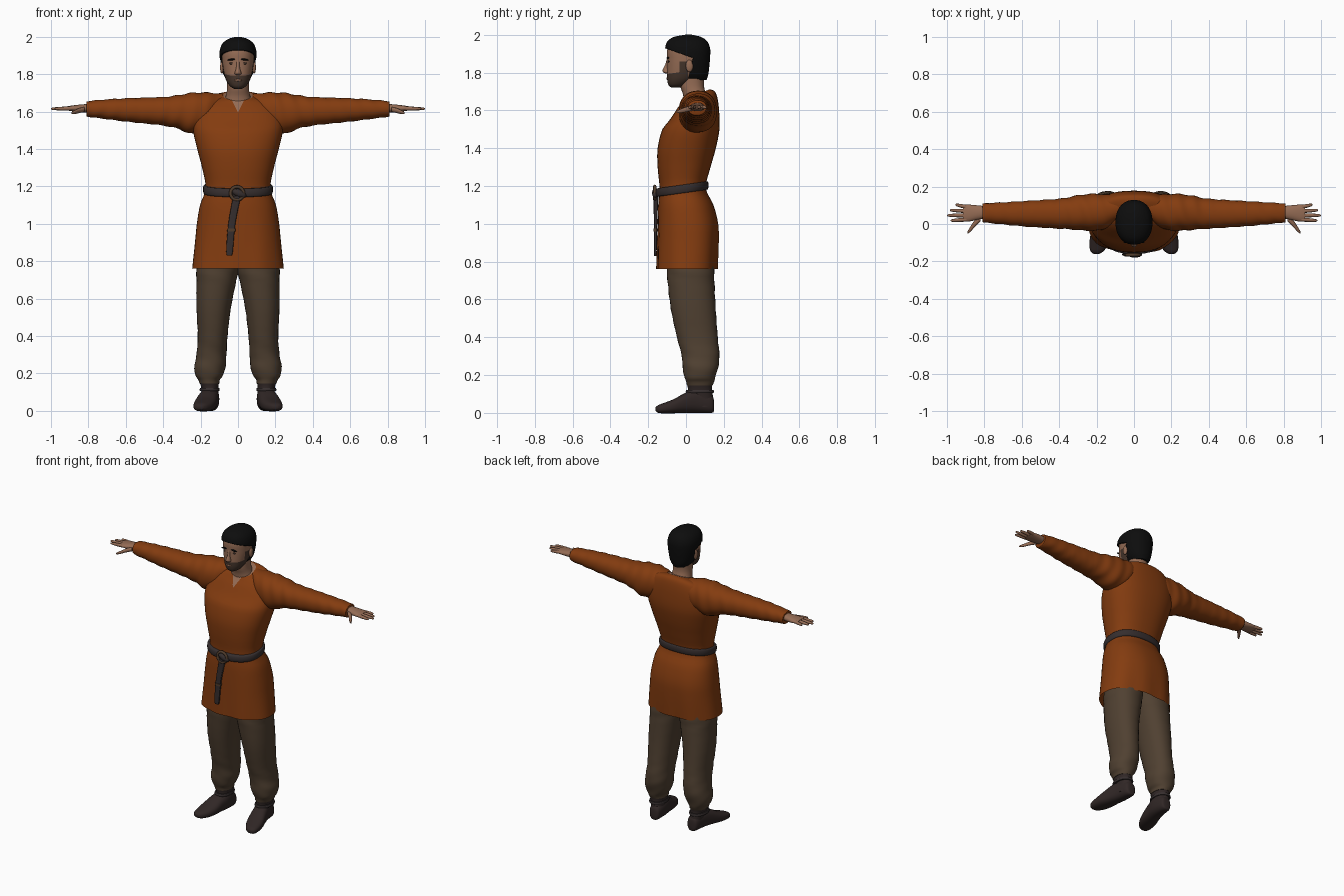
import bpy, bmesh, math
from mathutils import Vector

cube = bpy.data.objects.get("Cube")
if cube:
    bpy.data.objects.remove(cube, do_unlink=True)


def material(name, *rgb):
    m = bpy.data.materials.new(name)
    m.use_nodes = True
    m.diffuse_color = (*rgb, 1)
    m.node_tree.nodes["Principled BSDF"].inputs["Base Color"].default_value = (*rgb, 1)
    return m


RUST = material("rust cloth", .23, .045, .005)
WOOL = material("brown wool", .08, .052, .031)
LEATHER = material("dark leather", .03, .02, .019)
BELT = material("belt leather", .036, .027, .027)
SKIN = material("skin", .3, .15, .09)
STUBBLE = material("beard", .06, .036, .025)
HAIR = material("black hair", .004, .004, .004)
BRONZE = material("dull bronze", .08, .045, .025)
parts = []


def finish(name, bm, *mats):
    bmesh.ops.recalc_face_normals(bm, faces=bm.faces)
    mesh = bpy.data.meshes.new(name)
    bm.to_mesh(mesh)
    bm.free()
    for m in mats:
        mesh.materials.append(m)
    obj = bpy.data.objects.new(name, mesh)
    bpy.context.collection.objects.link(obj)
    parts.append(obj)
    return obj


def spline(rows, steps):
    """Smoothly interpolate the section table."""
    out = []
    for i in range(len(rows) - 1):
        a, b, c, d = (rows[max(0, min(len(rows) - 1, i + k))] for k in (-1, 0, 1, 2))
        for s in range(steps):
            t = s / steps
            out.append([q + t / 2 * (r - p + t * (2*p - 5*q + 4*r - w + t * (3*(q - r) + w - p)))
                        for p, q, r, w in zip(a, b, c, d)])
    return out + [list(rows[-1])]


def loft(rows, axis="z", side=1, steps=4, sides=32, power=2.2, fold=0, caps=True):
    """Skin oval sections; a row is (position, low, high, low, high)."""
    bm = bmesh.new()
    rings = []
    for p, a0, a1, b0, b1 in spline(rows, steps):
        ring = []
        for k in range(sides):
            t = math.tau * k / sides
            c, s = math.cos(t), math.sin(t)
            swell = 1 + fold * math.sin(75 * p + 3 * math.sin(t + side))
            u = (a0 + a1) / 2 + (a1 - a0) / 2 * swell * math.copysign(abs(c) ** (2 / power), c)
            v = (b0 + b1) / 2 + (b1 - b0) / 2 * swell * math.copysign(abs(s) ** (2 / power), s)
            x, y, z = {"z": (u, v, p), "x": (p, u, v), "y": (u, p, v)}[axis]
            ring.append(bm.verts.new((x * side, y, z)))
        rings.append(ring)
    for r, q in zip(rings, rings[1:]):
        for k in range(sides):
            n = (k + 1) % sides
            bm.faces.new((r[k], r[n], q[n], q[k]))
    if caps:
        bm.faces.new(rings[0])
        bm.faces.new(rings[-1])
    return bm


def even(rows):
    return [(z, -w, w, y0, y1) for z, w, y0, y1 in rows]


def cut(bm, co, normal, faces=None):
    faces = faces or list(bm.faces)
    geom = faces + list({e for f in faces for e in f.edges}) + list({v for f in faces for v in f.verts})
    bmesh.ops.bisect_plane(bm, geom=geom, plane_co=co, plane_no=normal)


def blob(name, at, size, mat, turn=0):
    bm = bmesh.new()
    bmesh.ops.create_uvsphere(bm, u_segments=16, v_segments=10, radius=1)
    for v in bm.verts:
        v.co = Vector(v.co[i] * size[i] for i in range(3))
    obj = finish(name, bm, mat)
    obj.location = at
    obj.rotation_euler.y = turn


# Tunic body, with a tilted collar and a V slit at the throat
tunic = loft(even([
    (.76, .245, -.155, .165), (.9, .23, -.152, .172), (1, .22, -.15, .17),
    (1.1, .203, -.147, .145), (1.19, .173, -.14, .105), (1.3, .192, -.15, .13),
    (1.4, .218, -.15, .158), (1.5, .24, -.125, .177), (1.58, .235, -.08, .175),
    (1.64, .2, -.045, .165), (1.67, .15, -.02, .15), (1.685, .078, -.01, .125)]),
    sides=48, power=2.35)
for f in [f for f in tunic.faces if len(f.verts) > 4]:
    if f.calc_center_median().z < 1:
        tunic.faces.remove(f)
    else:
        f.material_index = 1
for v in tunic.verts:
    if v.co.z > 1.5:
        v.co.z += 2 * (v.co.z - 1.5) * (v.co.y - .055)
    skirt = max(0, 1.1 - v.co.z)
    v.co.y += .012 * skirt * math.sin(38 * v.co.x)
for s in (-1, 1):
    front = [f for f in tunic.faces if f.calc_center_median().y < .03 and f.calc_center_median().z > 1.5]
    cut(tunic, (0, 0, 1.595), (s, 0, -.5), front)
for f in tunic.faces:
    c = f.calc_center_median()
    if c.y < .03 and abs(c.x) < .5 * (c.z - 1.595):
        f.material_index = 1
finish("tunic", tunic, RUST, SKIN)

# Belt, knot and hanging strap
belt = loft(even([(1.162, .181, -.154, .113), (1.17, .186, -.16, .118),
                  (1.198, .186, -.16, .118), (1.206, .181, -.154, .113)]), sides=48, power=2.35, steps=2)
for v in belt.verts:
    v.co.z += .14 * (v.co.y + .02)
finish("belt", belt, BELT)
finish("belt_strap", loft([(.83, -.052, -.038, -.168, -.158), (.85, -.063, -.028, -.17, -.155),
                           (1, -.052, -.014, -.17, -.152), (1.15, -.026, .016, -.172, -.146)],
                          power=4), BELT)
finish("strap_band", loft([(.96, -.058, -.014, -.173, -.152), (.975, -.057, -.013, -.173, -.152)],
                          power=4, steps=1), BRONZE)
bpy.ops.mesh.primitive_torus_add(major_radius=.035, minor_radius=.009, major_segments=24,
                                 minor_segments=8, location=(-.005, -.165, 1.163), rotation=(math.pi / 2, 0, 0))
buckle = bpy.context.object
buckle.name = "buckle_ring"
buckle.data.materials.append(BRONZE)
parts.append(buckle)
blob("belt_knot", (.005, -.162, 1.163), (.042, .018, .02), BELT, .4)

# Sleeves, hands, trousers and boots on both sides
for s, word in ((1, "left"), (-1, "right")):
    finish(word + "_sleeve", loft([
        (.08, .02, .15, 1.55, 1.695), (.17, -.03, .16, 1.5, 1.702), (.25, -.036, .16, 1.482, 1.7),
        (.32, -.03, .15, 1.508, 1.688), (.4, -.025, .135, 1.525, 1.678), (.6, -.012, .122, 1.547, 1.671),
        (.72, 0, .115, 1.562, 1.664), (.8, .008, .11, 1.572, 1.656), (.81, .014, .104, 1.578, 1.65)],
        "x", s, steps=7, fold=.025), RUST)
    finish(word + "_palm", loft([
        (.79, .03, .095, 1.596, 1.641), (.84, .022, .1, 1.596, 1.638),
        (.89, .012, .104, 1.602, 1.632), (.915, .018, .1, 1.607, 1.628)], "x", s, sides=20), SKIN)
    for finger, y0, y1, tip in (("index", .024, .018, .98), ("middle", .046, .046, 1),
                                ("ring", .069, .074, .985), ("little", .091, .103, .955)):
        rows = []
        for t, r in ((0, .011), (.5, .01), (.9, .007), (1, .002)):
            y, z = y0 + t * (y1 - y0), 1.617 - .002 * t
            rows.append((.895 + t * (tip - .895), y - r, y + r, z - r, z + r))
        finish(f"{word}_{finger}_finger", loft(rows, "x", s, sides=10, power=2), SKIN)
    finish(word + "_thumb", loft([
        (.82, .015, .05, 1.598, 1.625), (.85, -.014, .022, 1.592, 1.618),
        (.875, -.042, -.014, 1.586, 1.606), (.89, -.052, -.04, 1.587, 1.598)],
        "x", s, sides=12, power=2), SKIN)

    finish(word + "_trouser_leg", loft([
        (.145, .1, .205, .005, .14), (.165, .098, .212, 0, .148), (.19, .08, .228, -.008, .155),
        (.24, .066, .233, -.018, .17), (.3, .062, .222, -.022, .177), (.4, .056, .215, -.048, .168),
        (.55, .038, .222, -.08, .157), (.7, .008, .222, -.098, .15), (.78, -.008, .22, -.102, .147),
        (.95, -.01, .19, -.1, .13)], "z", s, fold=.012), WOOL)
    finish(word + "_boot_shaft", loft([
        (.03, .105, .19, .02, .143), (.08, .105, .19, .01, .143), (.13, .105, .198, .01, .137),
        (.165, .1, .207, .003, .143), (.175, .11, .2, .015, .135)], "z", s), LEATHER)
    foot = loft([
        (.148, .125, .16, .01, .06), (.135, .108, .18, 0, .095), (.06, .1, .198, 0, .125),
        (0, .108, .215, 0, .108), (-.06, .118, .233, -.002, .075), (-.11, .137, .238, -.003, .055),
        (-.145, .163, .233, 0, .042), (-.16, .185, .215, .01, .03)], "y", s, power=2.5)
    finish(word + "_boot", foot, LEATHER)
    finish(word + "_boot_strap", loft([
        (.105, .1, .203, .002, .145), (.112, .098, .206, -.002, .148),
        (.122, .1, .203, .002, .145)], "z", s, steps=2), BELT)

    # Facial features
    blob(word + "_ear", (s * .086, .018, 1.835), (.01, .02, .032), SKIN)
    blob(word + "_eye", (s * .034, -.091, 1.858), (.013, .005, .006), STUBBLE)
    blob(word + "_eyebrow", (s * .036, -.096, 1.878), (.022, .007, .005), HAIR, s * .1)

# Neck and head, with the beard cut along the jaw
finish("neck", loft(even([(1.62, .085, -.01, .12), (1.68, .066, -.015, .108),
                          (1.73, .058, -.03, .095), (1.8, .06, -.03, .1)])), SKIN)
head = loft(even([
    (1.722, .022, -.08, -.02), (1.735, .042, -.093, .005), (1.76, .06, -.099, .04),
    (1.79, .071, -.1, .07), (1.83, .08, -.1, .095), (1.87, .085, -.1, .11),
    (1.92, .085, -.1, .113), (1.96, .068, -.08, .095), (1.982, .03, -.03, .05)]), sides=48)
jaw = Vector((0, -.1, 1.792))
slope = Vector((0, -.15, 1))
cut(head, jaw, slope)
cut(head, (0, -.035, 0), (0, 1, 0))
cut(head, (0, .01, 0), (0, 1, 0))
for f in head.faces:
    c = f.calc_center_median()
    below = (c - jaw).dot(slope) < 0
    if c.y < .01 and (below or (c.y > -.035 and c.z < 1.86)):
        f.material_index = 1
finish("head", head, SKIN, STUBBLE)
finish("nose", loft(even([(1.795, .008, -.108, -.085), (1.802, .018, -.121, -.085),
                          (1.815, .015, -.123, -.085), (1.84, .009, -.111, -.085),
                          (1.872, .009, -.101, -.085)]), sides=16, power=2), SKIN)
blob("lips", (0, -.098, 1.768), (.021, .006, .006), SKIN)

# Short hair, opened around the face and ears
hair = loft(even([
    (1.76, .05, -.03, .108), (1.79, .074, -.06, .118), (1.84, .09, -.09, .124),
    (1.89, .098, -.107, .128), (1.93, .097, -.11, .127), (1.965, .082, -.098, .112),
    (1.988, .052, -.065, .08), (2, .012, -.005, .03)]), sides=48)
hairline = Vector((0, -.1, 1.925))
rise = Vector((0, .35, 1))
cut(hair, hairline, rise)
cut(hair, (0, .03, 1.84), (0, 1, -.25))
doomed = [f for f in hair.faces
          if (f.calc_center_median() - hairline).dot(rise) < 0
          and f.calc_center_median().y < .03 + .25 * (f.calc_center_median().z - 1.84)]
bmesh.ops.delete(hair, geom=doomed, context="FACES")
shell = finish("hair", hair, HAIR).modifiers.new("thickness", "SOLIDIFY")
shell.thickness = .012

# Smooth shading with sharp edges kept
bpy.ops.object.select_all(action="DESELECT")
for obj in parts:
    obj.select_set(True)
bpy.context.view_layer.objects.active = parts[0]
bpy.ops.object.shade_smooth_by_angle(angle=math.radians(50))
